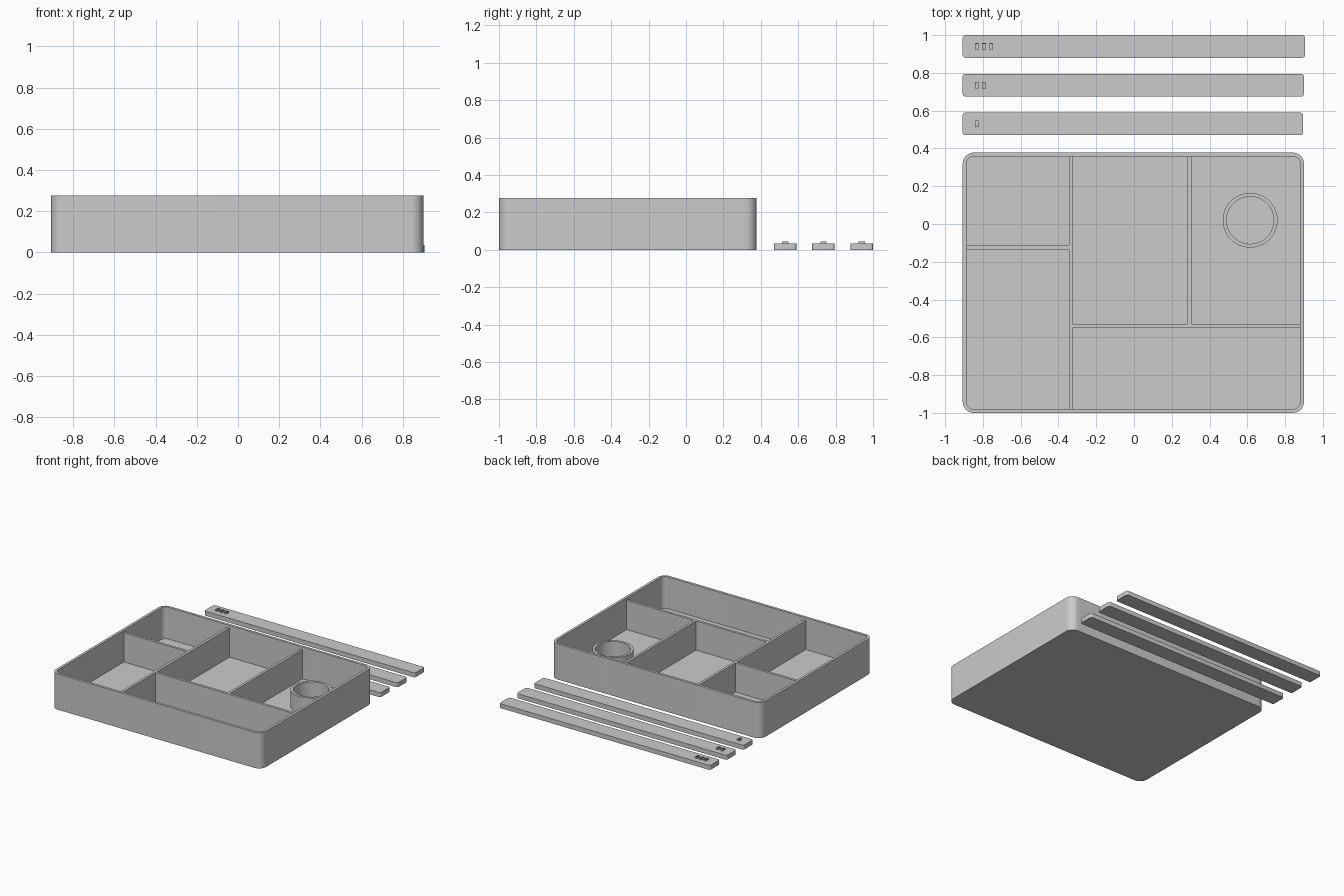
import bpy, bmesh, math

if "Cube" in bpy.data.objects:
    bpy.data.objects.remove(bpy.data.objects["Cube"])

grey = bpy.data.materials.new("light_grey")
grey.diffuse_color = (0.6, 0.6, 0.6, 1)
grey.use_nodes = True
grey.node_tree.nodes["Principled BSDF"].inputs["Base Color"].default_value = grey.diffuse_color


def outline(x0, x1, y0, y1, r, seg=10):
    """Counter-clockwise rounded rectangle."""
    pts = []
    corners = [(x1 - r, y1 - r), (x0 + r, y1 - r), (x0 + r, y0 + r), (x1 - r, y0 + r)]
    for q, (cx, cy) in enumerate(corners):
        for i in range(seg + 1 if r > 0 else 1):
            a = math.pi / 2 * (q + i / seg)
            pts.append((cx + r * math.cos(a), cy + r * math.sin(a)))
    return pts


def circle(cx, cy, r, n=64):
    return [(cx + r * math.cos(2 * math.pi * i / n), cy + r * math.sin(2 * math.pi * i / n))
            for i in range(n)]


def loft(name, rings, cap_start=True, cap_end=True, smooth=True):
    """Skin a list of (outline, z) rings, closing the ends on request."""
    bm = bmesh.new()
    loops = [[bm.verts.new((x, y, z)) for x, y in pts] for pts, z in rings]
    for a, b in zip(loops, loops[1:]):
        n = len(a)
        for i in range(n):
            j = (i + 1) % n
            bm.faces.new((a[i], a[j], b[j], b[i]))
    if cap_start:
        bm.faces.new(loops[0][::-1])
    if cap_end:
        bm.faces.new(loops[-1])
    me = bpy.data.meshes.new(name)
    bm.to_mesh(me)
    bm.free()
    me.materials.append(grey)
    ob = bpy.data.objects.new(name, me)
    bpy.context.collection.objects.link(ob)
    if smooth:
        bpy.ops.object.select_all(action='DESELECT')
        ob.select_set(True)
        bpy.context.view_layer.objects.active = ob
        bpy.ops.object.shade_smooth_by_angle(angle=math.radians(30))
    return ob


def block(name, x0, x1, y0, y1, z0, z1):
    o = outline(x0, x1, y0, y1, 0)
    return loft(name, [(o, z0), (o, z1)], smooth=False)


FLOOR, RIM, DIV = 0.03, 0.277, 0.257

# Open tray with rounded corners
outer = outline(-0.907, 0.9, -1.0, 0.378, 0.06)
inner = outline(-0.887, 0.88, -0.98, 0.358, 0.04)
loft("tray", [(outer, 0), (outer, RIM), (inner, RIM), (inner, FLOOR)])

# Compartment dividers, slightly lower than the rim
E = 0.004
block("divider_long", -0.344, -0.324, -0.98 - E, 0.358 + E, FLOOR - E, DIV)
block("divider_left", -0.887 - E, -0.344, -0.135, -0.115, FLOOR - E, DIV)
block("divider_front", -0.324, 0.88 + E, -0.549, -0.529, FLOOR - E, DIV)
block("divider_right", 0.284, 0.304, -0.529, 0.358 + E, FLOOR - E, DIV)

# Round cup standing in the right compartment
big, small = circle(0.615, 0.02, 0.145), circle(0.615, 0.02, 0.125)
loft("cup", [(big, FLOOR), (big, 0.16), (small, 0.16), (small, FLOOR)], False, False)

# Three loose strips, each with a count of raised hollow markers
for n, (yc, x1) in enumerate([(0.53, 0.895), (0.735, 0.9), (0.94, 0.905)], 1):
    o = outline(-0.907, x1, yc - 0.06, yc + 0.06, 0.015, 6)
    loft(f"strip_{n}", [(o, 0), (o, 0.035)])
    for k in range(n):
        x = -0.832 + 0.038 * k
        a = outline(x - 0.01, x + 0.01, yc - 0.017, yc + 0.017, 0)
        b = outline(x - 0.007, x + 0.007, yc - 0.014, yc + 0.014, 0)
        loft(f"marker_{n}_{k + 1}", [(a, 0.035), (a, 0.045), (b, 0.045), (b, 0.035)],
             False, False, False)
